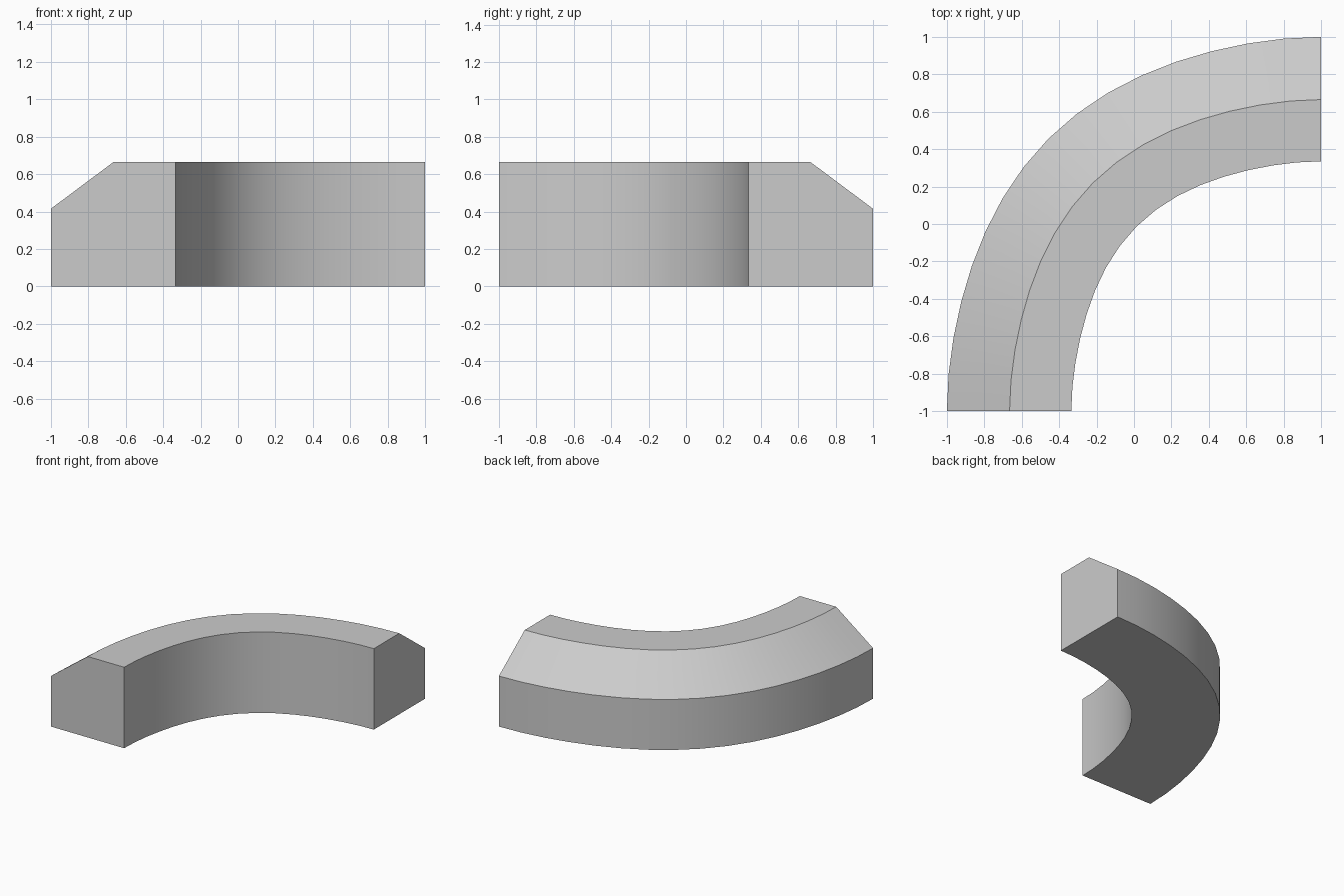
import bpy
import bmesh
import math

cube = bpy.data.objects.get("Cube")
if cube:
    bpy.data.objects.remove(cube, do_unlink=True)

# Plain grey material
grey = bpy.data.materials.new("plain grey")
grey.use_nodes = True
colour = (0.6, 0.6, 0.6, 1)
grey.diffuse_color = colour
grey.node_tree.nodes["Principled BSDF"].inputs["Base Color"].default_value = colour

# Cross-section as (distance from bend centre, height)
PROFILE = [(1.335, 0), (1.335, 0.665), (1.665, 0.665), (2, 0.415), (2, 0)]
SEGMENTS = 16
BULGE = 0.06  # the bend swells slightly at its middle


def section(bm, angle):
    """Ring of vertices for one slice of the quarter bend."""
    swell = BULGE * math.sin(2 * angle) ** 3
    return [bm.verts.new((1 - (r + swell) * math.cos(angle),
                          -1 + (r + swell) * math.sin(angle), z))
            for r, z in PROFILE]


# Quarter bend swept around the corner
bm = bmesh.new()
rings = [section(bm, math.pi / 2 * i / SEGMENTS) for i in range(SEGMENTS + 1)]
count = len(PROFILE)
for a, b in zip(rings, rings[1:]):
    for j in range(count):
        k = (j + 1) % count
        bm.faces.new((a[j], a[k], b[k], b[j]))

# Flat end caps
bm.faces.new(rings[0])
bm.faces.new(rings[-1])
bmesh.ops.recalc_face_normals(bm, faces=bm.faces)

mesh = bpy.data.meshes.new("curved_kerb")
bm.to_mesh(mesh)
bm.free()
mesh.materials.append(grey)
kerb = bpy.data.objects.new("curved_kerb", mesh)
bpy.context.collection.objects.link(kerb)

# Smooth along the bend, sharp at the profile corners
bpy.ops.object.select_all(action='DESELECT')
kerb.select_set(True)
bpy.context.view_layer.objects.active = kerb
bpy.ops.object.shade_smooth_by_angle(angle=math.radians(30))
